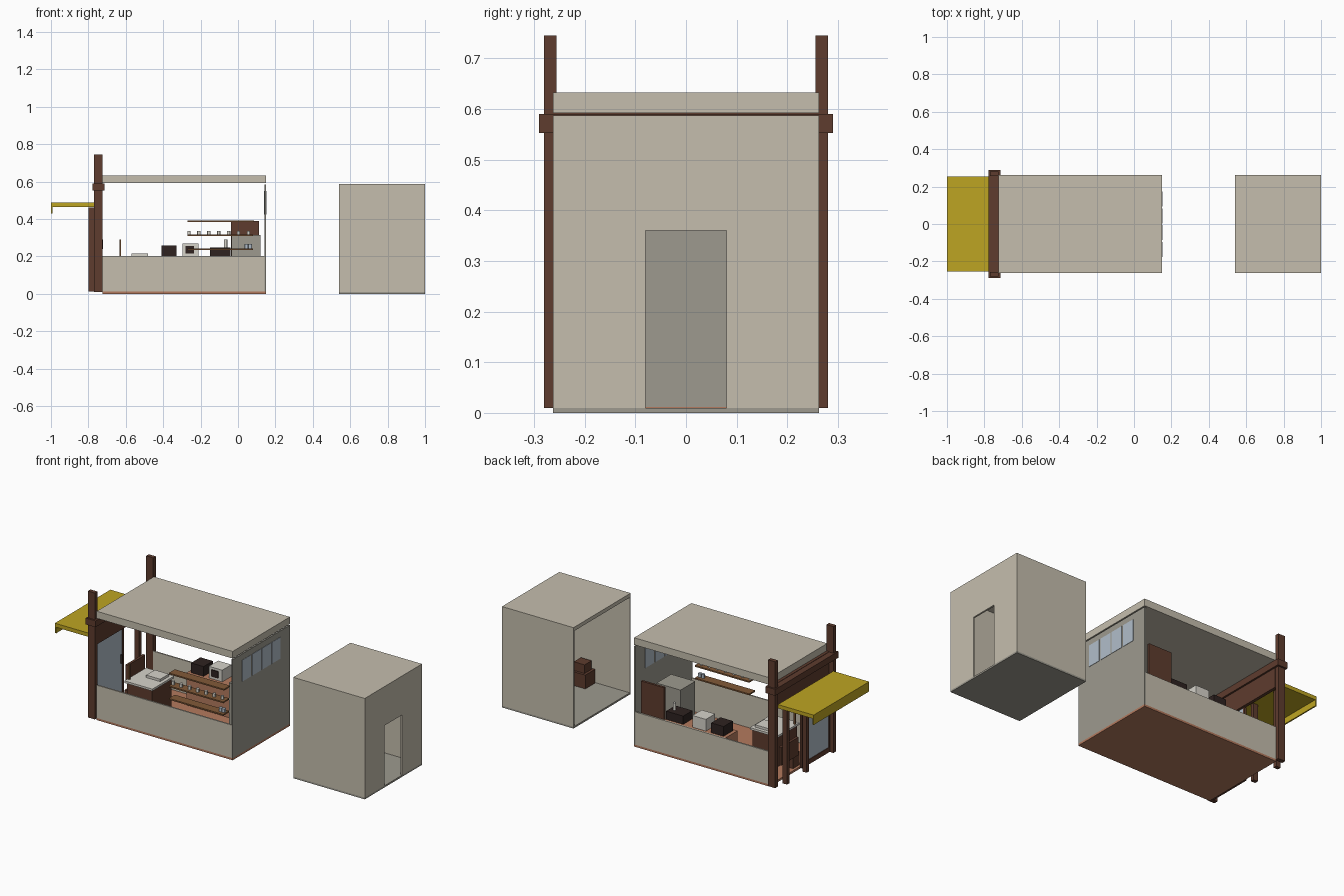
import bpy, bmesh, math


def lin(c):
    c /= 255
    return c / 12.92 if c <= 0.04045 else ((c + 0.055) / 1.055) ** 2.4


def mat(name, r, g, b):
    m = bpy.data.materials.new(name)
    m.diffuse_color = (lin(r), lin(g), lin(b), 1)
    return m


PLASTER = mat("plaster beige", 197, 190, 174)
GREY = mat("wall grey", 157, 154, 143)
BROWN = mat("dark brown timber", 94, 60, 46)
TERRA = mat("terracotta floor", 180, 122, 94)
WOOD = mat("shelf wood", 130, 90, 56)
YELLOW = mat("awning yellow", 190, 165, 34)
GLASS = mat("pale glass", 178, 190, 202)
BLACK = mat("appliance black", 46, 34, 32)
WHITE = mat("off white", 214, 211, 202)


def boxes(name, m, *spans):
    """One object made of boxes given as (x0, x1, y0, y1, z0, z1)."""
    bm = bmesh.new()
    for x0, x1, y0, y1, z0, z1 in spans:
        vs = bmesh.ops.create_cube(bm, size=1)["verts"]
        for v in vs:
            v.co.x = x1 if v.co.x > 0 else x0
            v.co.y = y1 if v.co.y > 0 else y0
            v.co.z = z1 if v.co.z > 0 else z0
    me = bpy.data.meshes.new(name)
    bm.to_mesh(me)
    bm.free()
    me.materials.append(m)
    ob = bpy.data.objects.new(name, me)
    bpy.context.collection.objects.link(ob)
    return ob


def cylinder(name, m, x, y, z0, z1, r, n=12):
    bpy.ops.mesh.primitive_cylinder_add(vertices=n, radius=r, depth=z1 - z0,
                                        location=(x, y, (z0 + z1) / 2))
    ob = bpy.context.object
    ob.name = name
    ob.data.materials.append(m)
    bpy.ops.object.shade_smooth_by_angle()


# Main building shell
boxes("floor", TERRA, (-0.725, 0.15, -0.263, 0.263, 0, 0.012))
boxes("front_low_wall", PLASTER, (-0.725, 0.142, -0.263, -0.255, 0.012, 0.203))
boxes("back_low_wall", PLASTER, (-0.725, 0.142, 0.255, 0.263, 0.012, 0.203))
boxes("end_wall", GREY, (0.142, 0.15, -0.263, 0.263, 0.012, 0.585))
boxes("roof", PLASTER, (-0.725, 0.15, -0.263, 0.263, 0.592, 0.633))

# Window strip in the end wall
W = 0.088
for i in range(4):
    y = -0.18 + i * 0.09
    boxes("window_pane", GLASS, (0.139, 0.152, y + 0.004, y + W - 0.004, 0.425, 0.55))

# Shop front: pillars, beam, sign board, posts
for s in (-1, 1):
    ys = sorted((s * 0.28, s * 0.256))
    boxes("pillar", BROWN, (-0.77, -0.725, *ys, 0.01, 0.745))
boxes("beam", BROWN, (-0.777, -0.714, -0.29, 0.29, 0.553, 0.59))
boxes("header_board", BROWN, (-0.742, -0.724, -0.256, 0.256, 0.44, 0.592))
for y in (0.2, 0.02):
    boxes("awning_post", BROWN, (-0.798, -0.77, y - 0.011, y + 0.011, 0.012, 0.462))
boxes("window_sill_wall", BROWN, (-0.745, -0.73, 0.03, 0.19, 0.1, 0.205))

# Glazed door with frame and handle
boxes("door_glass", GLASS, (-0.745, -0.738, -0.245, -0.01, 0.04, 0.44))
boxes("door_frame", BROWN, (-0.748, -0.735, -0.256, -0.245, 0.012, 0.44),
      (-0.748, -0.735, -0.012, 0.0, 0.012, 0.44),
      (-0.748, -0.735, -0.245, -0.012, 0.012, 0.04))
boxes("door_handle", BLACK, (-0.733, -0.722, -0.032, -0.024, 0.24, 0.29))

# Awning and hanging valance
boxes("awning", YELLOW, (-1, -0.77, -0.255, 0.255, 0.465, 0.487))
boxes("awning_valance", YELLOW, (-1, -0.992, -0.255, 0.255, 0.43, 0.465))

# Sales counter with tray and pole
boxes("sales_counter", BROWN, (-0.63, -0.47, -0.12, 0.06, 0.012, 0.188))
boxes("sales_counter_top", WHITE, (-0.64, -0.46, -0.13, 0.07, 0.188, 0.2))
boxes("till", WHITE, (-0.57, -0.48, -0.03, 0.05, 0.2, 0.214))
boxes("counter_pole", WOOD, (-0.634, -0.626, -0.104, -0.096, 0.2, 0.29))
boxes("stool", BROWN, (-0.71, -0.665, -0.03, 0.03, 0.012, 0.09))

# Back counter and machines
boxes("back_counter", TERRA, (-0.43, -0.035, 0.14, 0.255, 0.012, 0.2))
boxes("coffee_machine", BLACK, (-0.41, -0.33, 0.155, 0.24, 0.2, 0.257))
boxes("oven", WHITE, (-0.296, -0.21, 0.155, 0.24, 0.2, 0.268))
boxes("oven_window", BLACK, (-0.28, -0.235, 0.15, 0.155, 0.215, 0.255))
boxes("grill", BLACK, (-0.15, -0.04, 0.155, 0.24, 0.2, 0.248))
cylinder("canister", WHITE, -0.066, 0.2, 0.248, 0.29, 0.009)

# Fridge and tall panel
boxes("fridge", GREY, (-0.035, 0.12, -0.035, 0.1, 0.012, 0.315))
boxes("tall_panel", BROWN, (-0.037, 0.112, 0.24, 0.254, 0.012, 0.388))

# Hanging shelves with cups
for z, x1 in ((0.235, 0.08), (0.308, 0.08), (0.383, 0.085)):
    boxes("shelf", WOOD, (-0.27, x1, -0.25, -0.195, z, z + 0.008))
for i in range(7):
    cylinder("cup", WHITE, -0.268 + 0.053 * i + 0.006, -0.222, 0.316, 0.336, 0.009)
for x in (0.045, 0.065):
    cylinder("jar", GLASS, x, -0.222, 0.243, 0.265, 0.01)

# Store room, open toward the shop, with a doorway at the far end
boxes("store_floor", GREY, (0.54, 1, -0.263, 0.263, 0, 0.01))
boxes("store_walls", PLASTER, (0.54, 0.99, -0.263, -0.255, 0.01, 0.565),
      (0.54, 0.99, 0.255, 0.263, 0.01, 0.565),
      (0.99, 1, -0.263, -0.08, 0.01, 0.565),
      (0.99, 1, 0.08, 0.263, 0.01, 0.565),
      (0.99, 1, -0.08, 0.08, 0.36, 0.565))
boxes("store_roof", PLASTER, (0.54, 1, -0.263, 0.263, 0.565, 0.587))
boxes("carton", BROWN, (0.76, 0.86, -0.25, -0.16, 0.01, 0.09))
boxes("small_carton", BROWN, (0.775, 0.845, -0.24, -0.175, 0.09, 0.14))
